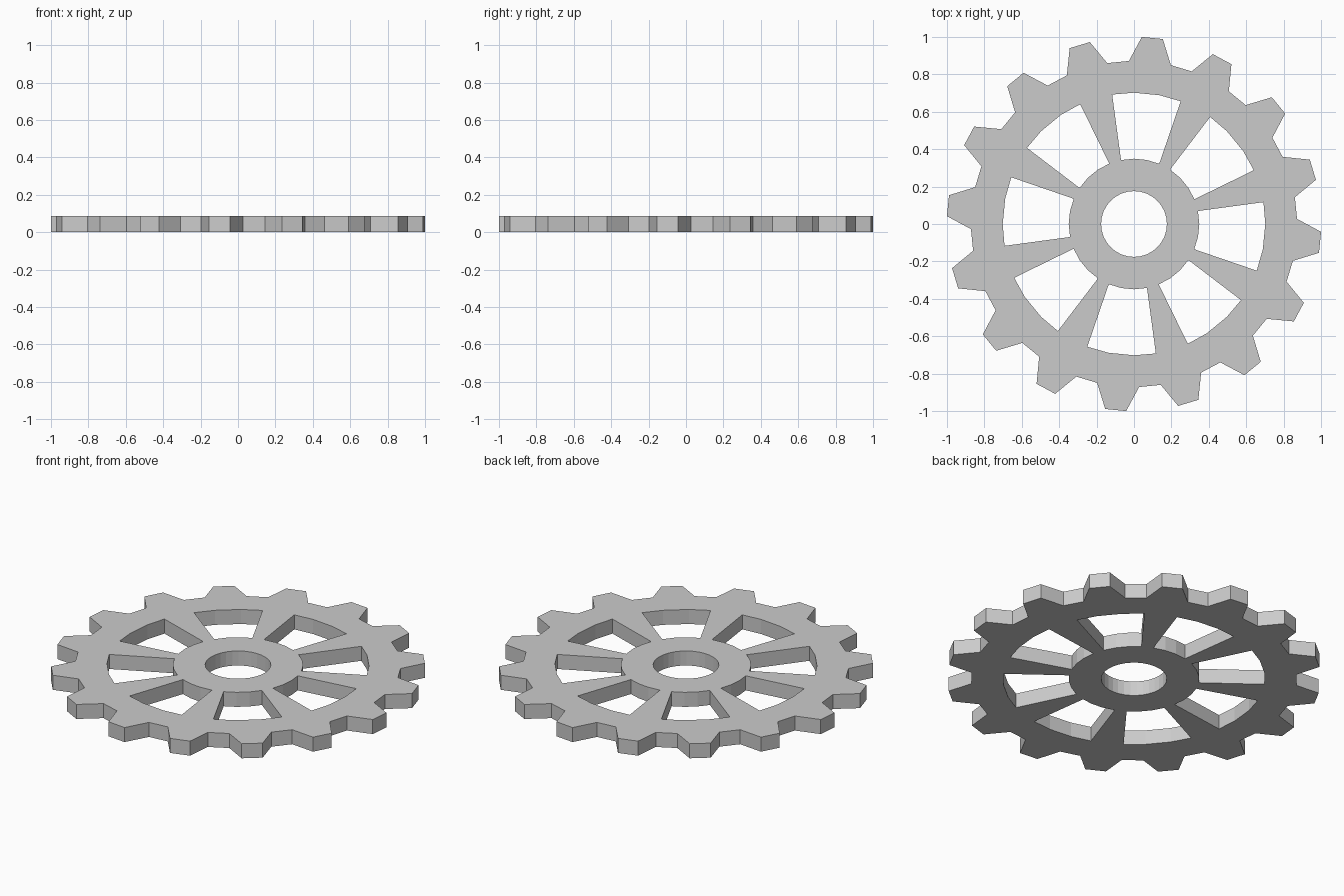
import bpy, bmesh
from math import radians, cos, sin

if "Cube" in bpy.data.objects:
    bpy.data.objects.remove(bpy.data.objects["Cube"])

THICK = 0.086
TEETH, SPOKES, BORE_SIDES = 16, 8, 32
PHASE = -5.625            # angle of the first tooth and first window, degrees


def polar(r, deg):
    return (r * cos(radians(deg)), r * sin(radians(deg)), 0)


# toothed outer outline: root, tip, tip, root for each tooth
outline = []
for i in range(TEETH):
    a = PHASE + i * 360 / TEETH
    outline += [polar(0.872, a - 7.43), polar(1.001, a - 3.23),
                polar(1.001, a + 3.23), polar(0.872, a + 7.43)]
loops = [outline]

# round bore
loops.append([polar(0.176, i * 360 / BORE_SIDES) for i in range(BORE_SIDES)])

# windows between the spokes
for i in range(SPOKES):
    a = PHASE + i * 360 / SPOKES
    outer = [polar(0.702, a + d) for d in (-15.2, -5.625, 5.625, 15.2)]
    inner = [polar(0.349, a + d) for d in (17.1, 5.625, -5.625, -17.1)]
    loops.append(outer + inner)

# fill the profile with its holes, then extrude it to a plate
bm = bmesh.new()
edges = []
for pts in loops:
    vs = [bm.verts.new(p) for p in pts]
    edges += [bm.edges.new((v, vs[(k + 1) % len(vs)])) for k, v in enumerate(vs)]
bmesh.ops.triangle_fill(bm, edges=edges, use_beauty=True, use_dissolve=False)
ext = bmesh.ops.extrude_face_region(bm, geom=bm.faces[:], use_keep_orig=True)
top = [g for g in ext["geom"] if isinstance(g, bmesh.types.BMVert)]
bmesh.ops.translate(bm, verts=top, vec=(0, 0, THICK))
bmesh.ops.recalc_face_normals(bm, faces=bm.faces[:])

mesh = bpy.data.meshes.new("spoked_gear")
bm.to_mesh(mesh)
bm.free()
gear = bpy.data.objects.new("spoked_gear", mesh)
bpy.context.collection.objects.link(gear)
